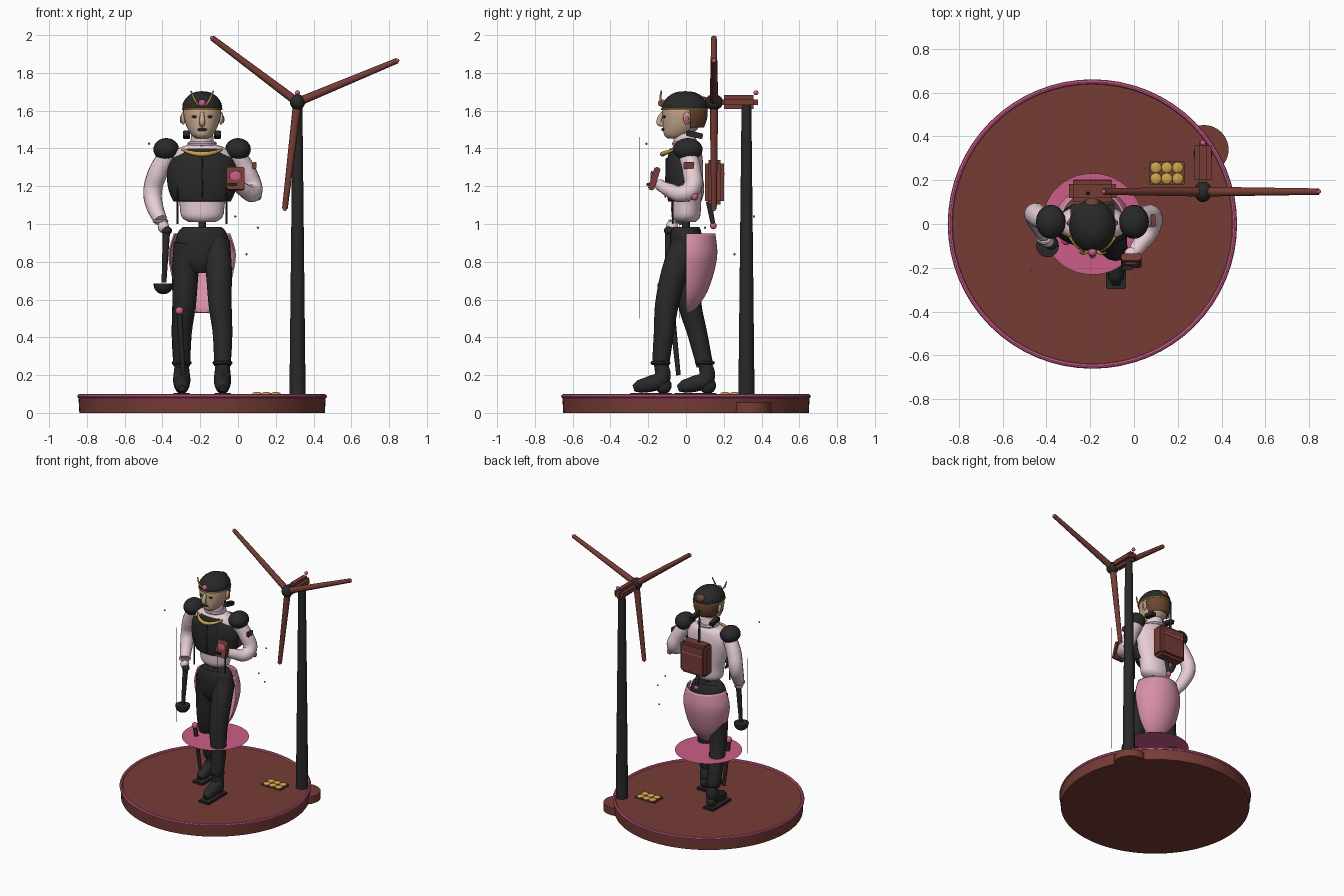
import bpy, bmesh
from math import sin, cos, radians, pi
from mathutils import Vector, Matrix

if "Cube" in bpy.data.objects:
    bpy.data.objects.remove(bpy.data.objects["Cube"])

CX = -0.19  # centre line of the figure


def material(name, r, g, b):
    m = bpy.data.materials.new(name)
    m.use_nodes = True
    m.diffuse_color = (r, g, b, 1)
    m.node_tree.nodes["Principled BSDF"].inputs["Base Color"].default_value = (r, g, b, 1)
    return m


BLACK = material("charcoal", .022, .022, .022)
BRICK = material("brick brown", .18, .045, .036)
PINK = material("hot pink", .6, .11, .25)
ROSE = material("rose cloth", .68, .28, .38)
PALE = material("pale pink", .8, .62, .67)
SKIN = material("skin", .58, .4, .27)
GOLD = material("gold", .62, .36, .07)
HAIR = material("brown hair", .15, .06, .03)


def finish(name, bm, mat, smooth=True):
    bmesh.ops.recalc_face_normals(bm, faces=bm.faces)
    me = bpy.data.meshes.new(name)
    bm.to_mesh(me)
    bm.free()
    return add_object(name, me, mat, smooth)


def add_object(name, me, mat, smooth=True):
    me.materials.clear()
    me.materials.append(mat)
    ob = bpy.data.objects.new(name, me)
    bpy.context.collection.objects.link(ob)
    if smooth:
        bpy.ops.object.select_all(action="DESELECT")
        ob.select_set(True)
        bpy.context.view_layer.objects.active = ob
        bpy.ops.object.shade_smooth_by_angle(angle=radians(40))
    return ob


def ball(name, pos, size, mat):
    bm = bmesh.new()
    bmesh.ops.create_uvsphere(bm, u_segments=20, v_segments=12, radius=1)
    size = size if isinstance(size, tuple) else (size,) * 3
    bmesh.ops.scale(bm, vec=size, verts=bm.verts)
    bmesh.ops.translate(bm, vec=pos, verts=bm.verts)
    return finish(name, bm, mat)


def box(name, pos, size, mat, bevel=0.006, tilt=0):
    bm = bmesh.new()
    bmesh.ops.create_cube(bm, size=1)
    bmesh.ops.scale(bm, vec=size, verts=bm.verts)
    if bevel:
        bmesh.ops.bevel(bm, geom=bm.edges[:], offset=bevel, segments=2, affect="EDGES")
    bmesh.ops.rotate(bm, matrix=Matrix.Rotation(radians(tilt), 3, "X"), verts=bm.verts)
    bmesh.ops.translate(bm, vec=pos, verts=bm.verts)
    return finish(name, bm, mat)


def rod(name, a, b, r1, r2, mat, seg=20):
    a, b = Vector(a), Vector(b)
    d = b - a
    bm = bmesh.new()
    bmesh.ops.create_cone(bm, cap_ends=True, segments=seg, radius1=r1, radius2=r2, depth=d.length)
    bm.transform(Matrix.Translation((a + b) / 2) @ d.to_track_quat("Z", "Y").to_matrix().to_4x4())
    return finish(name, bm, mat)


def tube(name, pts, mat):
    """Smooth tube through (x, y, z, radius) points."""
    cu = bpy.data.curves.new(name, "CURVE")
    cu.dimensions, cu.bevel_depth, cu.bevel_resolution = "3D", 1, 5
    cu.use_fill_caps, cu.resolution_u = True, 8
    sp = cu.splines.new("BEZIER")
    sp.bezier_points.add(len(pts) - 1)
    for p, q in zip(sp.bezier_points, pts):
        p.co, p.radius = q[:3], q[3]
        p.handle_left_type = p.handle_right_type = "AUTO"
    tmp = bpy.data.objects.new(name + "_path", cu)
    bpy.context.collection.objects.link(tmp)
    bpy.context.view_layer.update()
    me = bpy.data.meshes.new_from_object(tmp.evaluated_get(bpy.context.evaluated_depsgraph_get()))
    bpy.data.objects.remove(tmp)
    return add_object(name, me, mat)


def loft(name, rows, mat, a0=0, a1=360, steps=4, seg=32):
    """Elliptical rings (centre y, z, radius x, radius y); open if only part of a turn."""
    rows = [Vector(r) for r in rows]
    fine = []
    for i in range(len(rows) - 1):
        p, q = rows[i], rows[i + 1]
        m = (q - rows[max(i - 1, 0)]) / 2
        n = (rows[min(i + 2, len(rows) - 1)] - p) / 2
        for k in range(steps):
            t = k / steps
            fine.append(p * (2*t**3 - 3*t*t + 1) + m * (t**3 - 2*t*t + t)
                        + q * (3*t*t - 2*t**3) + n * (t**3 - t*t))
    fine.append(rows[-1])
    full = a1 - a0 == 360
    bm = bmesh.new()
    rings = []
    for cy, z, rx, ry in fine:
        angles = [radians(a0 + (a1 - a0) * j / seg) for j in range(seg + (not full))]
        rings.append([bm.verts.new((CX + rx * cos(a), cy + ry * sin(a), z)) for a in angles])
    for lo, hi in zip(rings, rings[1:]):
        for j in range(seg):
            k = (j + 1) % len(lo)
            bm.faces.new((lo[j], lo[k], hi[k], hi[j]))
    if full:
        bm.faces.new(rings[0])
        bm.faces.new(rings[-1])
    ob = finish(name, bm, mat)
    if not full:
        ob.modifiers.new("thickness", "SOLIDIFY").thickness = 0.008
    return ob


def ring(name, z, rx, ry, r, mat, cy=0, x=CX):
    bm = bmesh.new()
    n, m = 64, 8
    vs = [[bm.verts.new((x + (rx + r*cos(v)) * cos(u), cy + (ry + r*cos(v)) * sin(u), z + r*sin(v)))
           for v in (2*pi*j/m for j in range(m))] for u in (2*pi*i/n for i in range(n))]
    for i in range(n):
        for j in range(m):
            a, b = vs[i], vs[(i + 1) % n]
            bm.faces.new((a[j], b[j], b[(j + 1) % m], a[(j + 1) % m]))
    return finish(name, bm, mat)


# Round base, rim, turbine footing and floating disc
rod("base", (CX, 0, 0), (CX, 0, .088), .65, .655, BRICK, 96)
ring("base_rim", .088, .65, .65, .011, PINK)
rod("turbine_footing", (.32, .34, 0), (.32, .34, .055), .112, .112, BRICK, 40)
bm = bmesh.new()
bmesh.ops.create_circle(bm, cap_ends=True, segments=64, radius=.232)
bmesh.ops.translate(bm, vec=(CX, 0, .46), verts=bm.verts)
finish("floating_disc", bm, PINK, False)

# Wind turbine
TX, HUB = .315, Vector((.315, .148, 1.645))
rod("tower", (TX, .32, .08), (TX, .32, 1.63), .043, .026, BLACK, 24)
box("nacelle", (TX, .28, HUB.z), (.076, .2, .074), BRICK, .022)
ball("hub", HUB, (.04, .048, .042), BLACK)
ball("beacon", (TX, .37, 1.695), .013, PINK)
for i, (x, z) in enumerate([(-.137, 1.985), (.843, 1.865), (.248, 1.08)]):
    tip = Vector((x, HUB.y, z))
    rod(f"blade_{i}", HUB, tip, .023, .015, BRICK, 14)
    ball(f"blade_tip_{i}", tip, .011, PINK)

# Gold cell tray
box("tray", (.15, .232, .094), (.165, .105, .014), HAIR, .003)
for i in range(6):
    ball(f"cell_{i}", (.1 + .05 * (i % 3), .207 + .05 * (i // 3), .1), (.026, .026, .011), GOLD)

# Legs and boots: left steps forward, right trails
for name, s, knee, ankle in [("left", 1, -.1, -.135), ("right", -1, .02, .1)]:
    fx = CX + s * .108
    tube(name + "_trouser", [(CX + s*.075, 0, .9, .075), (CX + s*.088, knee*.55, .76, .071),
                             (CX + s*.095, knee, .58, .063), (fx, (knee + ankle)/2, .42, .053),
                             (fx, ankle, .25, .045)], BLACK)
    ring(name + "_cuff", .265, .043, .043, .01, BLACK, ankle, fx)
    tube(name + "_boot", [(fx, ankle, .27, .036), (fx, ankle + .005, .18, .046),
                          (fx, ankle - .05, .155, .044), (fx, ankle - .11, .14, .036),
                          (fx, ankle - .143, .13, .018)], BLACK)
    box(name + "_sole", (fx, ankle - .05, .097), (.09, .225, .018), BLACK, .004)
    ball(name + "_heel", (fx, ankle + .015, .145), (.038, .044, .045), BLACK)
loft("hips", [(0, .74, .05, .045), (0, .8, .125, .075), (0, .9, .142, .085), (0, .96, .125, .08),
              (0, .985, .1, .07)], BLACK)
ball("thigh_knob", (-.31, -.075, .54), .022, PINK)
rod("thigh_rod", (-.31, -.075, .54), (-.29, -.04, .2), .016, .012, BLACK, 10)

# Coat tail: open shell behind the hips
loft("coat_tail", [(0, .53, .035, .02), (0, .56, .085, .06), (0, .64, .135, .112), (0, .75, .167, .15),
                   (0, .85, .178, .166), (0, .95, .15, .155)], ROSE, 0, 180)

# Torso, breastplate and neck
loft("torso", [(0, 1.01, .07, .05), (0, 1.04, .11, .075), (0, 1.12, .122, .08), (0, 1.22, .15, .088),
               (0, 1.32, .168, .09), (0, 1.39, .14, .08), (0, 1.42, .075, .06)], PALE)
loft("breastplate", [(0, 1.12, .152, .095), (0, 1.18, .178, .104), (0, 1.26, .186, .108),
                     (0, 1.34, .168, .1), (0, 1.4, .11, .085)], BLACK, -190, 10)
rod("spine", (CX, 0, .95), (CX, 0, 1.05), .02, .02, BLACK)
rod("neck", (CX, 0, 1.39), (CX, -.01, 1.48), .064, .058, PALE, 28)
ring("collar", 1.425, .066, .062, .012, PALE)
tube("necklace", [(CX + x, y, z, r) for x, y, z, r in
                  [(-.105, -.06, 1.395, .006), (-.06, -.105, 1.378, .011), (0, -.125, 1.37, .013),
                   (.06, -.105, 1.378, .011), (.105, -.06, 1.395, .006)]], GOLD)
rod("chest_seam", (CX, -.109, 1.14), (CX, -.103, 1.35), .004, .004, BLACK, 8)
for s in (-1, 1):
    rod("strap", (CX + s*.13, -.07, 1.2), (CX + s*.13, -.07, 1.0), .005, .005, BLACK, 8)
    ball("shoulder_pad", (CX + s*.19, .01, 1.395), (.068, .078, .06), BLACK)
    box("neck_bracket", (CX + s*.082, .045, 1.473), (.036, .09, .03), BLACK, .004, -12)

# Right arm with ladle
tube("right_arm", [(-.37, .01, 1.37, .05), (-.425, .03, 1.27, .052), (-.452, .045, 1.17, .05),
                   (-.44, .01, 1.09, .045), (-.41, -.05, 1.02, .036)], PALE)
ring("right_wristband", 1.015, .033, .033, .009, PALE, -.052, -.41)
ball("right_hand", (-.395, -.075, .985), (.03, .032, .034), PALE)
rod("ladle_handle", (-.378, -.09, .98), (-.392, -.1, .69), .02, .013, BLACK, 14)
ball("ladle_grip", (-.376, -.09, .965), (.027, .027, .022), BLACK)
bowl = ball("ladle_bowl", (-.395, -.1, .68), .052, BLACK)
bm = bmesh.new()
bm.from_mesh(bowl.data)
cut = bmesh.ops.bisect_plane(bm, geom=bm.verts[:] + bm.edges[:] + bm.faces[:], plane_co=(0, 0, .685),
                             plane_no=(0, 0, 1), clear_outer=True)
bmesh.ops.edgeloop_fill(bm, edges=[e for e in cut["geom_cut"] if isinstance(e, bmesh.types.BMEdge)])
bm.to_mesh(bowl.data)
bm.free()

# Left arm with hand-held device
tube("left_arm", [(-.01, .01, 1.37, .05), (.045, .03, 1.28, .05), (.08, .03, 1.19, .05),
                  (.075, -.02, 1.16, .045), (.03, -.09, 1.18, .037), (0, -.13, 1.2, .03)], PALE)
ball("left_hand", (-.01, -.135, 1.205), (.034, .03, .032), PALE)
ball("elbow_knob", (.105, .045, 1.145), .02, PINK)
box("arm_patch", (.088, .015, 1.31), (.02, .055, .036), BRICK, .003)
box("device", (-.013, -.168, 1.24), (.095, .034, .125), BRICK, .006, -18)
screen = ball("device_screen", (-.013, -.181, 1.25), (.032, .008, .032), PINK)
box("device_grip", (-.03, -.195, 1.21), (.05, .03, .016), BLACK, .003)

# Backpack, mast and hose
box("backpack", (CX, .15, 1.22), (.215, .1, .235), BRICK, .018)
box("backpack_stripe", (CX, .2, 1.265), (.17, .006, .01), PINK, 0)
rod("mast", (-.21, .14, 1.32), (-.21, .14, 1.58), .009, .006, BLACK, 10)
rod("hose", (CX, .12, 1.12), (CX, .145, .99), .015, .012, BLACK, 12)
ball("hose_knob", (CX, .145, .99), .018, PINK)

# Head and face
loft("head", [(-.055, 1.452, .03, .04), (-.045, 1.47, .055, .07), (-.027, 1.51, .08, .094),
              (-.014, 1.56, .095, .11), (-.01, 1.61, .099, .114), (-.01, 1.66, .08, .09)], SKIN)
loft("helmet", [(-.008, 1.605, .104, .121), (-.006, 1.64, .102, .117), (-.004, 1.675, .077, .09),
                (-.004, 1.697, .042, .05), (-.004, 1.703, .004, .005)], BLACK)
loft("hair", [(.005, 1.51, .08, .09), (0, 1.56, .099, .112), (-.005, 1.61, .104, .119)], HAIR, 12, 168)
ball("hair_knot", (CX, .09, 1.645), (.035, .03, .03), HAIR)
tube("nose", [(CX, -.122, 1.59, .01), (CX, -.14, 1.555, .014), (CX, -.14, 1.535, .016),
              (CX, -.12, 1.525, .012)], SKIN)
ball("mouth", (CX, -.122, 1.5), (.026, .008, .009), BLACK)
ring("circlet", 1.608, .103, .12, .005, GOLD, -.008)
ball("brow_gem", (CX, -.128, 1.64), .02, PINK)
for s in (-1, 1):
    ball("eye", (CX + s*.04, -.114, 1.568), (.015, .007, .007), BLACK)
    ball("ear", (CX + s*.1, .005, 1.56), (.013, .02, .034), SKIN)
    ball("ear_stud", (CX + s*.112, .005, 1.555), (.006, .01, .02), PINK)
    tube("horn", [(CX + s*.02, -.122, 1.63, .006), (CX + s*.038, -.135, 1.655, .006),
                  (CX + s*.06, -.13, 1.705, .004)], GOLD)

# Hanging threads and drifting motes
rod("right_thread", (-.495, -.035, .5), (-.495, -.035, 1.22), .0015, .0015, PINK, 6)
rod("front_thread", (0, -.245, .5), (0, -.245, 1.46), .0015, .0015, PINK, 6)
for i, p in enumerate([(-.47, -.21, 1.425), (.105, .1, .98), (.045, .256, .84), (-.015, .36, 1.04)]):
    ball(f"mote_{i}", p, .006, PINK)
